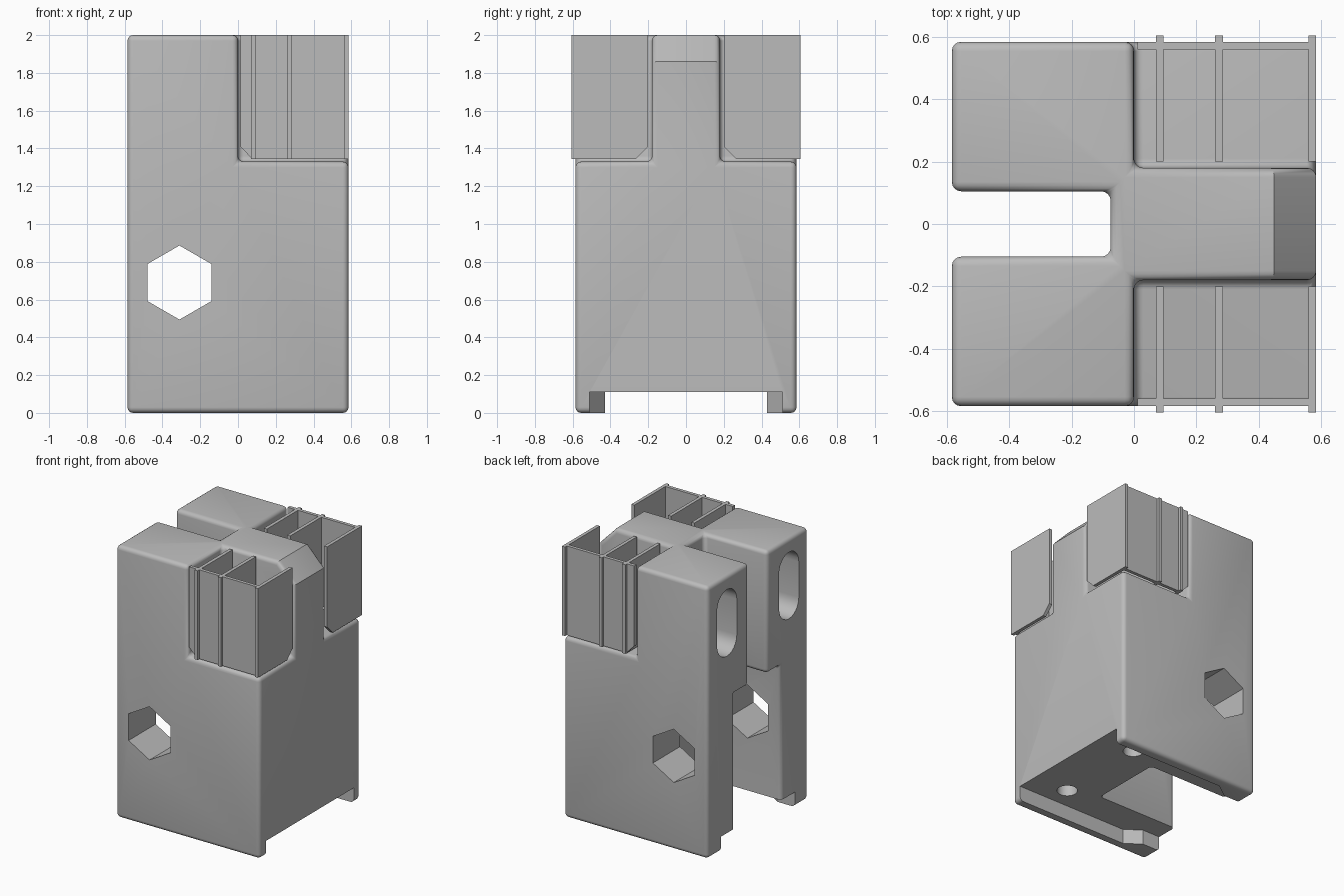
import bpy
import bmesh
from math import cos, sin, pi, radians

if "Cube" in bpy.data.objects:
    bpy.data.objects.remove(bpy.data.objects["Cube"], do_unlink=True)

grey = bpy.data.materials.new("plain_grey")
grey.use_nodes = True
grey.diffuse_color = (0.5, 0.5, 0.5, 1)
grey.node_tree.nodes["Principled BSDF"].inputs["Base Color"].default_value = (0.5, 0.5, 0.5, 1)

H = 0.585      # half width of the block
FLOOR = 1.33   # height of the corner notches


def prism(name, axis, points, lo, hi):
    """Extrude a 2D outline along one axis."""
    place = {"x": lambda a, b, t: (t, a, b),
             "y": lambda a, b, t: (a, t, b),
             "z": lambda a, b, t: (a, b, t)}[axis]
    bm = bmesh.new()
    rings = [[bm.verts.new(place(a, b, t)) for a, b in points] for t in (lo, hi)]
    n = len(points)
    for ring in rings:
        bm.faces.new(ring)
    for i in range(n):
        j = (i + 1) % n
        bm.faces.new((rings[0][i], rings[0][j], rings[1][j], rings[1][i]))
    bmesh.ops.recalc_face_normals(bm, faces=bm.faces)
    mesh = bpy.data.meshes.new(name)
    bm.to_mesh(mesh)
    bm.free()
    mesh.materials.append(grey)
    obj = bpy.data.objects.new(name, mesh)
    bpy.context.collection.objects.link(obj)
    return obj


def rect(a0, a1, b0, b1):
    return [(a0, b0), (a1, b0), (a1, b1), (a0, b1)]


def ngon(ca, cb, r, n, start=0.0):
    return [(ca + r * cos(start + 2 * pi * i / n), cb + r * sin(start + 2 * pi * i / n))
            for i in range(n)]


def activate(obj):
    bpy.ops.object.select_all(action="DESELECT")
    obj.select_set(True)
    bpy.context.view_layer.objects.active = obj


def cut(obj, cutter):
    """Subtract a cutter and remove it."""
    mod = obj.modifiers.new("cut", "BOOLEAN")
    mod.operation = "DIFFERENCE"
    mod.solver = "EXACT"
    mod.object = cutter
    activate(obj)
    bpy.ops.object.modifier_apply(modifier=mod.name)
    bpy.data.objects.remove(cutter, do_unlink=True)


# Block with corner notches, sloped arm end, slot and wider lower pocket
body = prism("main_block", "y",
             [(-H, 0), (H, 0), (H, 1.86), (0.45, 2), (-H, 2)], -H, H)
for s in (-1, 1):
    cut(body, prism("notch_cutter", "z", rect(0, 1, s * 0.18, s), FLOOR, 3))
cut(body, prism("slot_cutter", "z", rect(-1, -0.075, -0.105, 0.105), -1, 3))
cut(body, prism("pocket_cutter", "z", rect(-1, 0.075, -0.27, 0.27), -1, 1.1))

# Rounded edges
bevel = body.modifiers.new("round", "BEVEL")
bevel.width = 0.03
bevel.segments = 4
bevel.limit_method = "ANGLE"
bevel.angle_limit = radians(60)
activate(body)
bpy.ops.object.modifier_apply(modifier=bevel.name)

# Underside channel, narrower at the slotted end
half = [(1, 0.51), (-0.33, 0.51), (-0.44, 0.43), (-1, 0.43)]
channel = half + [(x, -y) for x, y in reversed(half)]
cut(body, prism("channel_cutter", "z", channel, -1, 0.11))

# Hexagonal cross hole
cut(body, prism("hex_cutter", "y", ngon(-0.31, 0.69, 0.196, 6, pi / 2), -1, 1))

# Screw holes below and oval ports at the slotted end
for s in (-1, 1):
    cut(body, prism("screw_cutter", "z", ngon(0.3, s * 0.35, 0.07, 32), -0.5, 0.6))
    oval = []
    for i in range(13):
        oval.append((s * 0.36 + 0.115 * cos(pi * i / 12), 1.785 + 0.115 * sin(pi * i / 12)))
    for i in range(13):
        oval.append((s * 0.36 - 0.115 * cos(pi * i / 12), 1.525 - 0.115 * sin(pi * i / 12)))
    cut(body, prism("port_cutter", "x", oval, -1, -0.12))

activate(body)
bpy.ops.object.shade_smooth_by_angle(angle=radians(35))

# Thin terminal shrouds standing in both corner notches
BASE = FLOOR + 0.015
for s, side in ((-1, "front"), (1, "back")):
    wall = [(0.012, 2), (0.012, BASE + 0.065), (0.075, BASE), (H, BASE), (H, 2)]
    prism(side + "_shroud_wall", "y", wall, s * 0.56, s * H)
    for name, x in (("inner_rib", 0.07), ("middle_rib", 0.26), ("end_plate", 0.56)):
        rib = [(s * 0.2, 2), (s * 0.2, BASE + 0.065), (s * 0.265, BASE),
               (s * 0.605, BASE), (s * 0.605, 2)]
        prism(side + "_shroud_" + name, "x", rib, x, x + 0.025)
